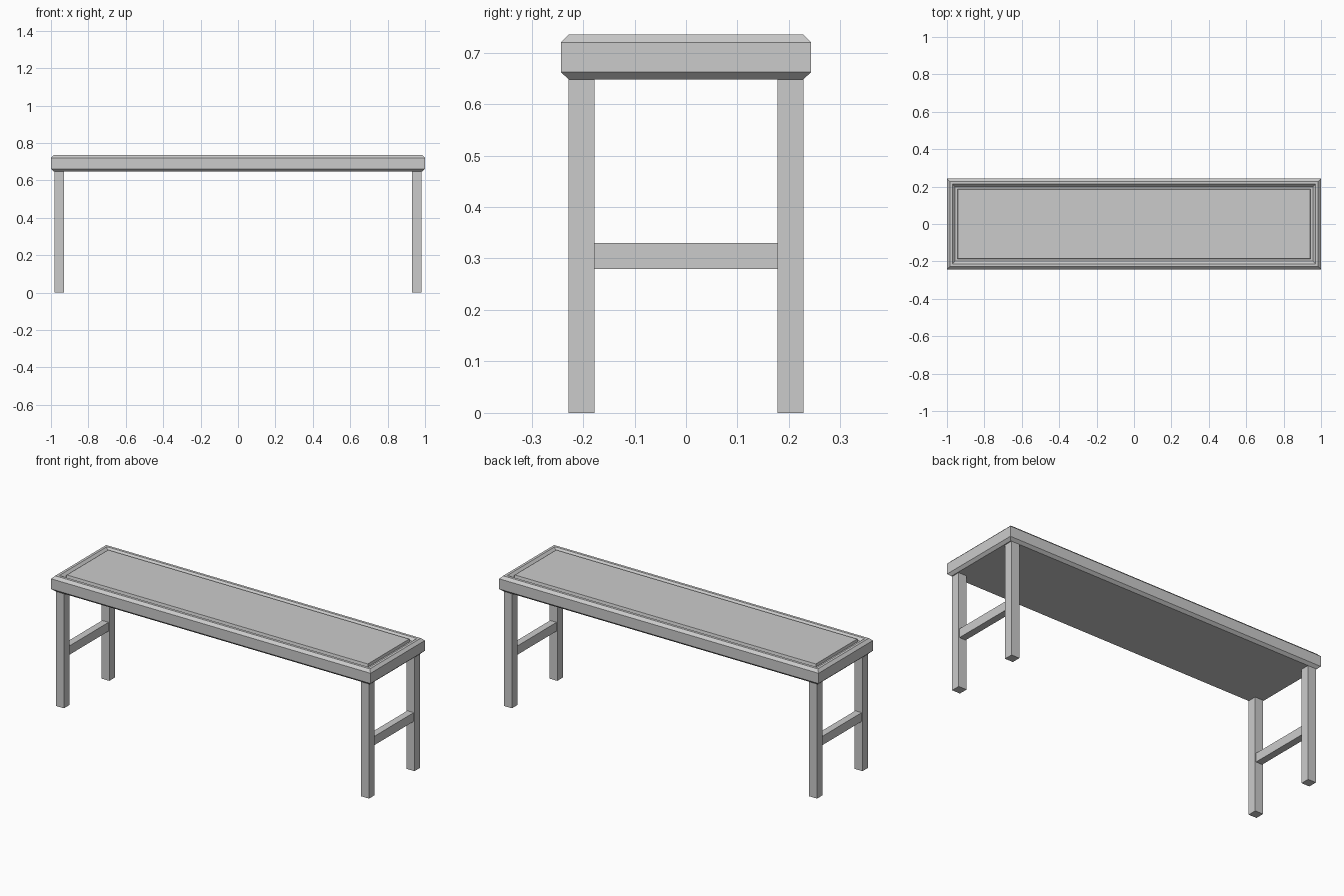
import bpy, bmesh

if "Cube" in bpy.data.objects:
    bpy.data.objects.remove(bpy.data.objects["Cube"])

HALF_X, HALF_Y = 1.0, 0.243


def finish(name, bm):
    bmesh.ops.recalc_face_normals(bm, faces=bm.faces)
    mesh = bpy.data.meshes.new(name)
    bm.to_mesh(mesh)
    bm.free()
    obj = bpy.data.objects.new(name, mesh)
    bpy.context.collection.objects.link(obj)
    return obj


def box(name, x, y, z):
    """Box from (min, max) pairs."""
    bm = bmesh.new()
    bmesh.ops.create_cube(bm, size=1)
    for v in bm.verts:
        for i, (lo, hi) in enumerate((x, y, z)):
            v.co[i] = lo if v.co[i] < 0 else hi
    return finish(name, bm)


# Tabletop: rectangular loops (inset from the edge, height), bottom to top,
# giving a chamfered rim, a groove and a raised centre panel
profile = [(0.015, 0.648), (0, 0.662), (0, 0.72), (0.015, 0.735),
           (0.03, 0.735), (0.044, 0.72), (0.055, 0.72), (0.058, 0.735)]
bm = bmesh.new()
loops = []
for inset, z in profile:
    a, b = HALF_X - inset, HALF_Y - inset
    loops.append([bm.verts.new((sx * a, sy * b, z))
                  for sx, sy in ((-1, -1), (1, -1), (1, 1), (-1, 1))])
for low, high in zip(loops, loops[1:]):
    for i in range(4):
        j = (i + 1) % 4
        bm.faces.new((low[i], low[j], high[j], high[i]))
bm.faces.new(loops[0])
bm.faces.new(loops[-1])
finish("tabletop", bm)

# Legs and the stretcher joining each end pair
for side, sx in (("left", -1), ("right", 1)):
    leg_x = sorted((sx * 0.93, sx * 0.98))
    for end, sy in (("front", -1), ("back", 1)):
        box(f"{end}_{side}_leg", leg_x, sorted((sy * 0.178, sy * 0.228)), (0, 0.648))
    box(f"{side}_stretcher", sorted((sx * 0.935, sx * 0.975)), (-0.178, 0.178), (0.28, 0.33))
